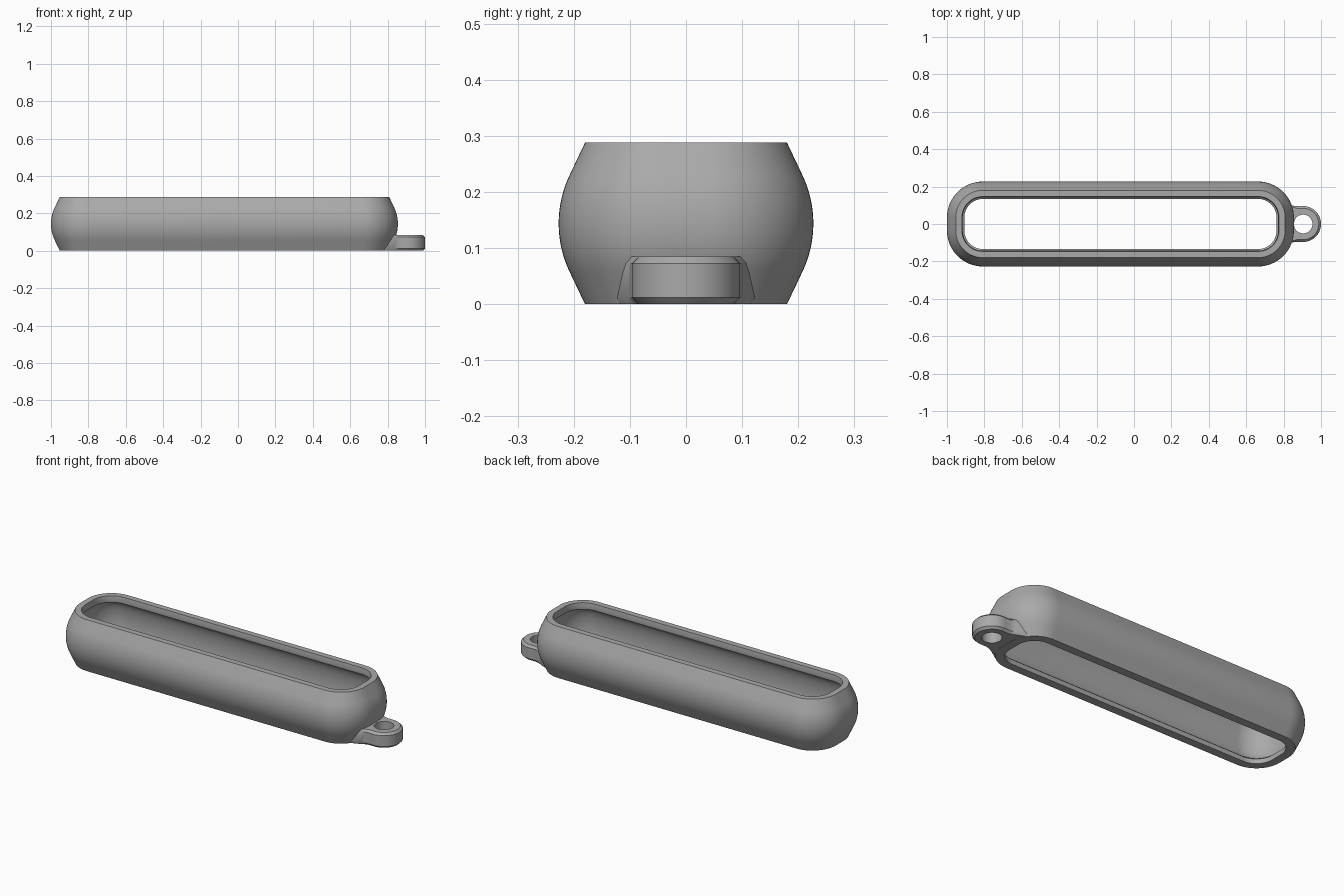
import bpy
import bmesh
from math import sin, cos, pi, atan2, hypot, radians

if "Cube" in bpy.data.objects:
    bpy.data.objects.remove(bpy.data.objects["Cube"])

grey = bpy.data.materials.new("plain grey")
grey.use_nodes = True
colour = (0.40, 0.40, 0.40, 1)
grey.diffuse_color = colour
grey.node_tree.nodes["Principled BSDF"].inputs["Base Color"].default_value = colour


def closed_loft(name, rings, angle):
    """Bridge matching rings, last back to first, into a solid with a hole."""
    bm = bmesh.new()
    loops = [[bm.verts.new(p) for p in ring] for ring in rings]
    for a, b in zip(loops, loops[1:] + loops[:1]):
        for i in range(len(a)):
            j = (i + 1) % len(a)
            bm.faces.new((a[i], a[j], b[j], b[i]))
    bmesh.ops.recalc_face_normals(bm, faces=bm.faces)
    mesh = bpy.data.meshes.new(name)
    bm.to_mesh(mesh)
    bm.free()
    mesh.materials.append(grey)
    obj = bpy.data.objects.new(name, mesh)
    bpy.context.collection.objects.link(obj)
    bpy.ops.object.select_all(action="DESELECT")
    bpy.context.view_layer.objects.active = obj
    obj.select_set(True)
    bpy.ops.object.shade_smooth_by_angle(angle=radians(angle))
    return obj


# Hollow sleeve: a rounded rectangle offset along a wall profile
CENTRE_X, CORE_X, CORE_Y, HEIGHT = -0.0725, 0.7355, 0.035, 0.288
STEPS = 16


def rounded_ring(half_width, z):
    radius = half_width - CORE_Y
    ring = []
    for quarter, (sx, sy) in enumerate([(1, 1), (-1, 1), (-1, -1), (1, -1)]):
        for k in range(STEPS + 1):
            a = (quarter + k / STEPS) * pi / 2
            ring.append((CENTRE_X + sx * CORE_X + radius * cos(a),
                         sy * CORE_Y + radius * sin(a), z))
    return ring


# Outer wall: straight flanks tangent to a bulging arc
bulge = []
for k in range(-8, 9):
    a = radians(26) * k / 8
    bulge.append((0.227 - 0.2 * (1 - cos(a)), HEIGHT / 2 + 0.2 * sin(a)))
outer = [(0.18, 0)] + bulge + [(0.18, HEIGHT)]

# Inner wall: lips at both openings with a hollow between them
hollow = []
for k in range(-8, 9):
    t = k / 8
    hollow.append((0.145 + 0.037 * cos(t * pi / 2), HEIGHT / 2 - 0.108 * sin(t * pi / 2)))
inner = [(0.147, HEIGHT), (0.143, 0.262)] + hollow + [(0.134, 0.026), (0.134, 0)]
closed_loft("sleeve", [rounded_ring(w, z) for w, z in outer + inner], 30)

# Keyring tab: round end flaring into the sleeve, chamfered, with a hole
TAB_X, TAB_R, HOLE_R, TAB_H, CHAMFER = 0.904, 0.096, 0.05, 0.085, 0.012
half = [(TAB_X + TAB_R * cos(radians(a)), TAB_R * sin(radians(a)))
        for a in range(0, 96, 5)]
half += [(0.865, 0.095), (0.85, 0.098), (0.835, 0.103), (0.815, 0.113),
         (0.778, 0.125), (0.8, 0.06), (0.802, 0)]
outline = half + [(x, -y) for x, y in reversed(half[1:-1])]


def tab_ring(z, inset):
    ring = []
    for x, y in outline:
        s = 1 - inset / hypot(x - TAB_X, y)
        ring.append((TAB_X + (x - TAB_X) * s, y * s, z))
    return ring


def hole_ring(z):
    ring = []
    for x, y in outline:
        a = atan2(y, x - TAB_X)
        ring.append((TAB_X + HOLE_R * cos(a), HOLE_R * sin(a), z))
    return ring


closed_loft("keyring_tab", [
    tab_ring(0, CHAMFER), tab_ring(CHAMFER, 0),
    tab_ring(TAB_H - CHAMFER, 0), tab_ring(TAB_H, CHAMFER),
    hole_ring(TAB_H), hole_ring(0)], 30)
